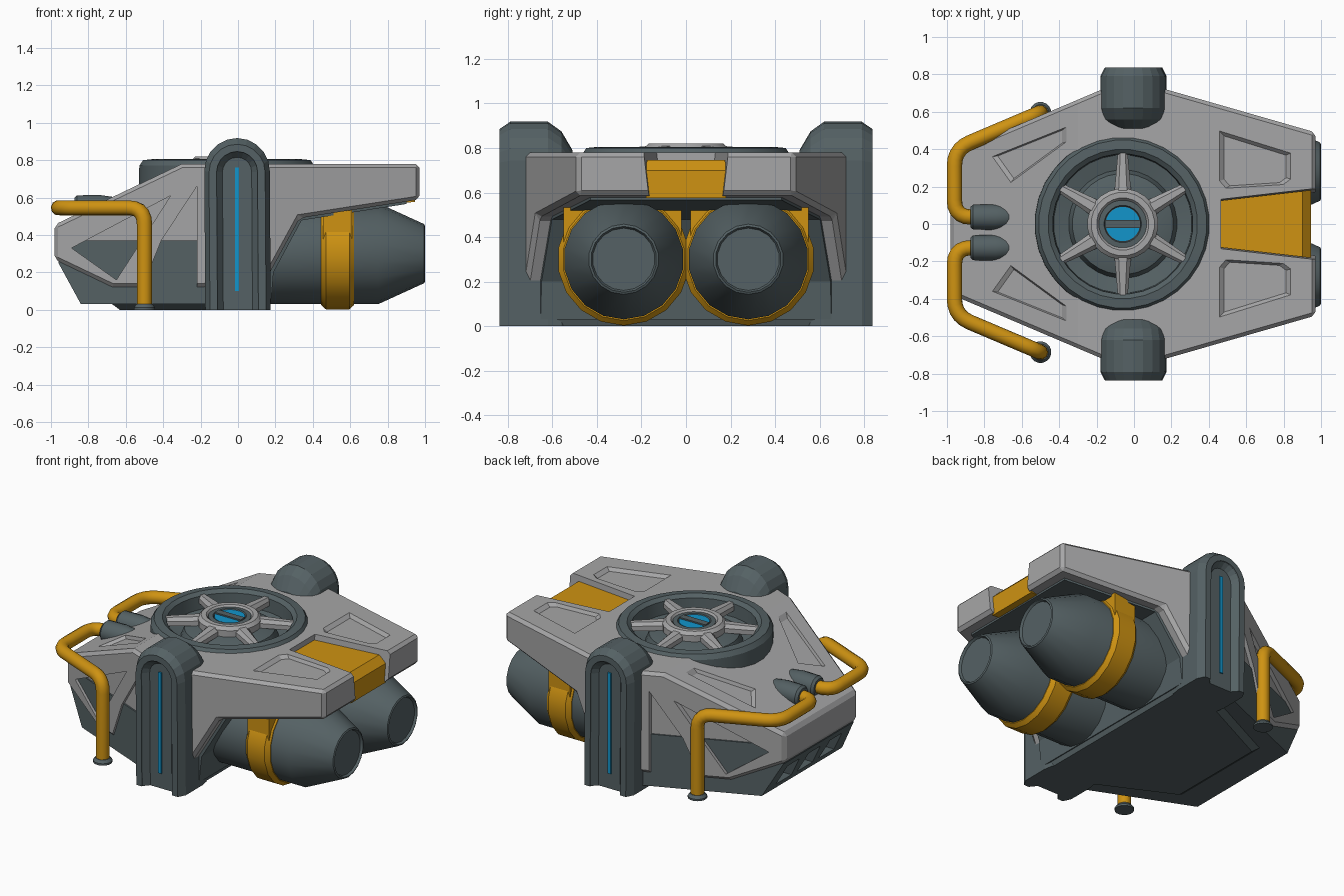
import bpy, bmesh, math
from mathutils import Vector

if "Cube" in bpy.data.objects:
    bpy.data.objects.remove(bpy.data.objects["Cube"])

def material(name, r, g, b):
    m = bpy.data.materials.new(name)
    m.diffuse_color = (r, g, b, 1)
    m.use_nodes = True
    m.node_tree.nodes["Principled BSDF"].inputs["Base Color"].default_value = m.diffuse_color
    return m

LIGHT = material("light_grey", .38, .38, .385)
DARK = material("slate_grey", .09, .12, .128)
YELLOW = material("amber_yellow", .62, .29, .006)
BLUE = material("bright_blue", .006, .30, .60)

# ---------- helpers ----------
def loft(name, rings, mat, smooth=False):
    """Skin a chain of equal-length point rings, capped at both ends."""
    bm = bmesh.new()
    vs = [[bm.verts.new(p) for p in r] for r in rings]
    n = len(rings[0])
    for a, b in zip(vs, vs[1:]):
        for i in range(n):
            j = (i + 1) % n
            bm.faces.new((a[i], a[j], b[j], b[i]))
    bm.faces.new(vs[0])
    bm.faces.new(vs[-1])
    bmesh.ops.recalc_face_normals(bm, faces=bm.faces)
    me = bpy.data.meshes.new(name)
    bm.to_mesh(me)
    bm.free()
    me.materials.append(mat)
    ob = bpy.data.objects.new(name, me)
    bpy.context.collection.objects.link(ob)
    if smooth:
        activate(ob)
        bpy.ops.object.shade_smooth_by_angle(angle=math.radians(30))
    return ob

def activate(ob):
    bpy.ops.object.select_all(action='DESELECT')
    ob.select_set(True)
    bpy.context.view_layer.objects.active = ob

def boolean(ob, cutter, op='DIFFERENCE'):
    m = ob.modifiers.new("cut", 'BOOLEAN')
    m.object, m.operation, m.solver = cutter, op, 'EXACT'
    activate(ob)
    bpy.ops.object.modifier_apply(modifier=m.name)
    bpy.data.objects.remove(cutter)

def bevel(ob, width):
    m = ob.modifiers.new("bevel", 'BEVEL')
    m.width, m.segments, m.limit_method = width, 1, 'ANGLE'
    m.angle_limit = math.radians(32)
    activate(ob)
    bpy.ops.object.modifier_apply(modifier=m.name)

def lathe(name, profile, mat, center, axis='z', seg=18, smooth=True):
    rings = []
    for r, h in profile:
        ring = []
        for i in range(seg):
            a = 2 * math.pi * (i + .5) / seg
            c, s = r * math.cos(a), r * math.sin(a)
            p = (c, s, h) if axis == 'z' else (h, c, s)
            ring.append(Vector(center) + Vector(p))
        rings.append(ring)
    return loft(name, rings, mat, smooth)

def box(name, x0, x1, y0, y1, z0, z1, mat):
    q = [(x0, y0), (x1, y0), (x1, y1), (x0, y1)]
    return loft(name, [[(x, y, z) for x, y in q] for z in (z0, z1)], mat)

def plan_profile(name, half, profile, mat):
    """Solid whose plan is a mirrored outline and whose side is a profile."""
    plan = half + [(x, -y) for x, y in reversed(half)]
    ob = loft(name, [[(x, y, z) for x, y in plan] for z in (-.2, 1.2)], mat)
    cut = loft("side_cutter", [[(x, y, z) for x, z in profile] for y in (-1.2, 1.2)], mat)
    boolean(ob, cut, 'INTERSECT')
    return ob

def shrink(pts, f):
    cx = sum(p[0] for p in pts) / len(pts)
    cy = sum(p[1] for p in pts) / len(pts)
    return [(cx + (x - cx) * f, cy + (y - cy) * f) for x, y in pts]

# ---------- armoured hull shell ----------
hull = plan_profile("hull_shell",
    [(-.98, .376), (-.17, .72), (.17, .72), (.97, .49)],
    [(-.98, .455), (-.3, .78), (.975, .78), (.975, .59), (.33, .49),
     (.16, .18), (-.19, .12), (-.67, .12), (-.985, .27)], LIGHT)
bevel(hull, .055)

def top_z(x):
    return .78 + min(0, x + .3) * .478

def side_y(x):
    return .72 + (x + .17) * .425

front_panel = [(-.76, .36), (-.36, .52), (-.36, .44), (-.66, .22)]
rear_panel = [(.455, .50), (.84, .38), (.84, .24), (.80, .21), (.49, .19), (.455, .23)]
side_tris = [[(-.89, .33), (-.36, .61), (-.65, .16)],
             [(-.22, .66), (-.41, .37), (-.56, 0), (-.22, 0)]]
for s in (1, -1):
    # shallow sloped-wall recesses on the deck
    for pts in (front_panel, rear_panel):
        ring = lambda f, d: [(x, s * y, top_z(x) + d) for x, y in shrink(pts, f)]
        boolean(hull, loft("panel_cutter", [ring(.86, -.02), ring(1, .002), ring(1, .05)], LIGHT))
    # triangular openings in the front flanks
    for tri in side_tris:
        boolean(hull, loft("flank_cutter",
            [[(x, s * (side_y(x) + d), z) for x, z in tri] for d in (-.03, .1)], LIGHT))

# ---------- amber tail panel set in a notch ----------
def tail_half(x):
    return .10 + (x - .47) * .115
notch = [(.465, 1), (1.05, 1), (1.05, -1), (.465, -1)]
boolean(hull, loft("notch_cutter", [[(x, k * (tail_half(x) + w), z) for x, k in notch]
        for w, z in ((0, .5), (.035, .80))], LIGHT))
tail = [(.46, .57), (.46, .745), (.90, .745), (.945, .70), (.945, .575)]
loft("tail_panel", [[(x, k * (tail_half(x) + .026), z) for x, z in tail] for k in (-1, 1)], YELLOW)

# ---------- dark inner body with chin ----------
body = plan_profile("lower_body",
    [(-.97, .36), (-.17, .70), (.17, .655), (.9, .43)],
    [(-.96, .25), (-.84, .03), (.175, .03), (.19, .2), (.34, .478), (.91, .567),
     (.89, .62), (.25, .6), (0, .37), (-.93, .37)], DARK)
for y in (-.22, 0, .22):
    q = [(y - .08, .07), (y + .08, .07), (y + .06, .2), (y - .06, .2)]
    boolean(body, loft("chin_cutter", [[(-.96 + (.25 - z) * .545 + d, yy, z) for yy, z in q]
            for d in (-.08, .06)], DARK))
slab = [(-.68, .36), (-.15, .62), (.17, .62), (.17, -.62), (-.15, -.62), (-.68, -.36)]
loft("belly_plate", [[(x * f, y * f, z) for x, y in slab] for f, z in ((.93, 0), (1, .035))], DARK)

# ---------- deck fan ----------
C = Vector((-.06, 0, 0))
boolean(hull, lathe("fan_cutter", [(.42, .6), (.42, 1)], LIGHT, C, seg=32, smooth=False))
lathe("fan_ring", [(.475, .5), (.47, .77), (.45, .80), (.40, .805), (.375, .785), (.37, .70),
                   (.29, .68), (.27, .735), (.19, .76)], DARK, C, seg=32)
lathe("fan_hub", [(.19, .70), (.19, .80), (.17, .82), (.14, .82), (.125, .80)], LIGHT, C, seg=24)
lathe("fan_hub_core", [(.128, .75), (.128, .81), (.10, .812), (.095, .803)], DARK, C, seg=24)
lathe("fan_lamp", [(.092, .79), (.092, .808)], BLUE, C, seg=24)
box("fan_lamp_bar", -.155, .035, -.022, .022, .79, .817, DARK)
for i in range(6):
    a = math.pi / 6 + i * math.pi / 3
    u, v = Vector((math.cos(a), math.sin(a), 0)), Vector((-math.sin(a), math.cos(a), 0))
    def section(r, w, z):
        p = C + u * r
        return [p + v * k * ww + Vector((0, 0, zz)) for k, ww, zz in
                ((-1, w, z - .05), (-1, w, z - .02), (-1, w * .5, z), (1, w * .5, z), (1, w, z - .02), (1, w, z - .05))]
    loft("fan_spoke", [section(.16, .046, .81), section(.385, .026, .79)], LIGHT)

# ---------- side pods with recessed light strips ----------
def arch(w, top, y, z0=0):
    pts = [(-w, y, z0)]
    for i in range(11):
        a = math.pi * (1 - i / 10)
        pts.append((w * math.cos(a) - .005, y, top - w + w * math.sin(a)))
    return pts + [(w, y, z0)]

for s in (1, -1):
    pod = loft("side_pod", [arch(.15, .885, s * .838), arch(.175, .918, s * .79), arch(.175, .918, s * .62),
                            arch(.165, .875, s * .56), arch(.13, .79, s * .51)], DARK)
    boolean(pod, loft("groove_cutter", [arch(.115, .85, s * .87, -.1), arch(.108, .845, s * .83, -.1),
                                        arch(.078, .815, s * .795, -.1)], DARK))
    ys = sorted((s * .78, s * .803))
    box("pod_light_strip", -.016, .006, ys[0], ys[1], .10, .76, BLUE)

# ---------- twin engines ----------
for s in (1, -1):
    c = (0, s * .28, .30)
    lathe("engine", [(.27, .12), (.27, .75), (.158, .995), (.148, 1.0), (.14, .985)], DARK, c, 'x')
    lathe("engine_band", [(.275, .445), (.298, .47), (.298, .595), (.275, .62)], YELLOW, c, 'x')
    ys = sorted((s * .02, s * .55))
    y0, y1 = ys
    box("engine_bracket", .455, .61, y0, y1, .32, .56, YELLOW)

# ---------- handrail pipes ----------
def fillet(pts, r):
    pts = [Vector(p) for p in pts]
    out = [pts[0]]
    for a, b, c in zip(pts, pts[1:], pts[2:]):
        p, q = b + (a - b).normalized() * r, b + (c - b).normalized() * r
        for i in range(6):
            t = i / 5
            out.append(p * (1 - t) ** 2 + b * 2 * t * (1 - t) + q * t * t)
    return out + [pts[-1]]

for s in (1, -1):
    Y = lambda d: -.045 + s * d
    path = fillet([(-.5, Y(.64), .005), (-.5, Y(.64), .545), (-.96, Y(.445), .545),
                   (-.96, Y(.082), .545), (-.76, Y(.082), .545)], .09)
    cu = bpy.data.curves.new("pipe", 'CURVE')
    cu.dimensions, cu.bevel_depth, cu.bevel_resolution, cu.use_fill_caps = '3D', .041, 3, True
    sp = cu.splines.new('POLY')
    sp.points.add(len(path) - 1)
    for pt, p in zip(sp.points, path):
        pt.co = (*p, 1)
    cu.materials.append(YELLOW)
    pipe = bpy.data.objects.new("handrail_pipe", cu)
    bpy.context.collection.objects.link(pipe)
    activate(pipe)
    bpy.ops.object.convert(target='MESH')
    bpy.ops.object.shade_smooth_by_angle(angle=math.radians(40))
    lathe("pipe_foot", [(.058, 0), (.058, .012), (.044, .03)], DARK, (-.5, Y(.64), 0), seg=16)
    lathe("pipe_socket", [(.055, -.875), (.068, -.86), (.07, -.74), (.06, -.67), (.035, -.62)],
          DARK, (0, Y(.082), .545), 'x', 16)
